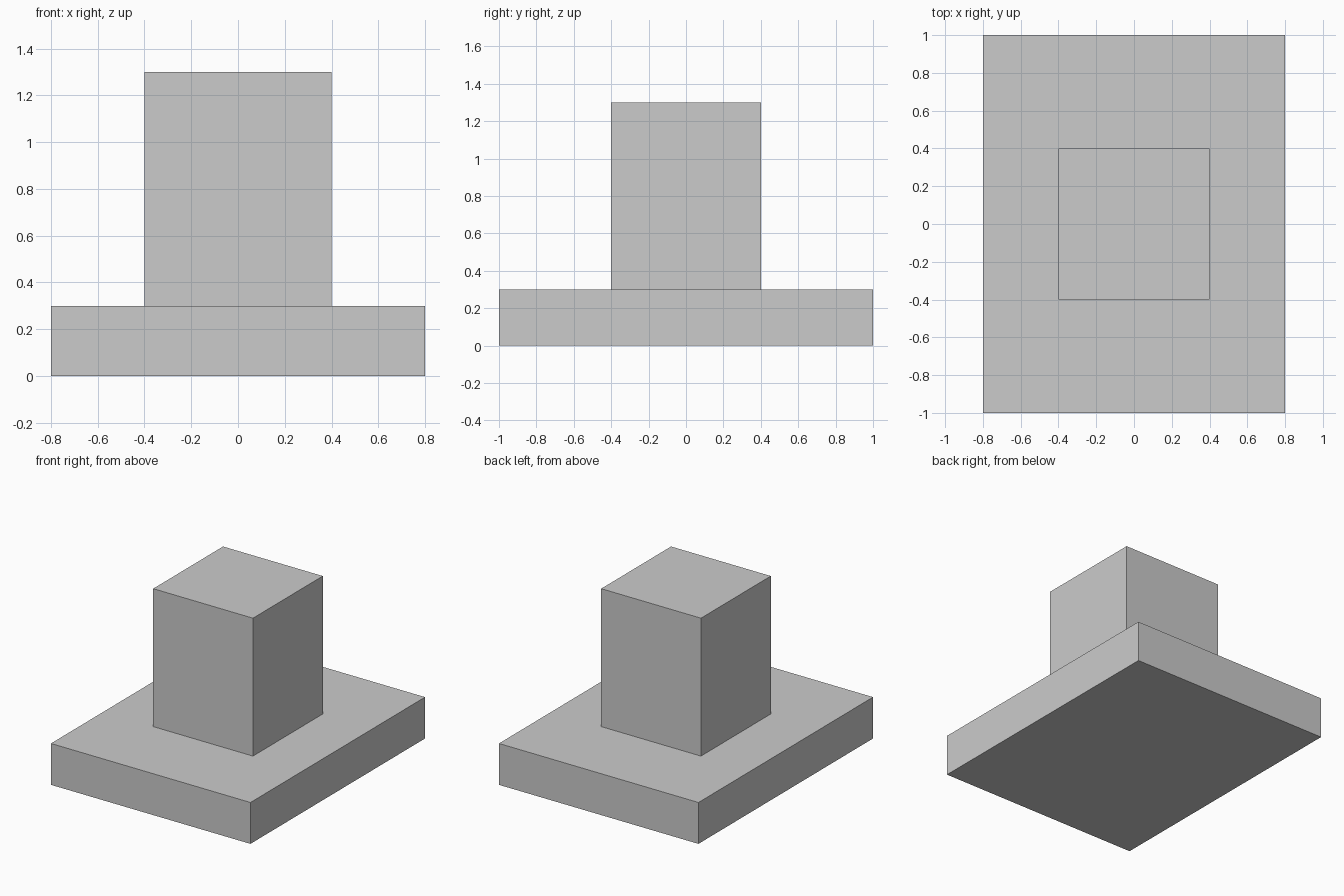
import bpy

if "Cube" in bpy.data.objects:
    bpy.data.objects.remove(bpy.data.objects["Cube"])


def box(name, size, z_bottom):
    """Axis-aligned box centred on x = y = 0, resting at z_bottom."""
    bpy.ops.mesh.primitive_cube_add(size=1, location=(0, 0, z_bottom + size[2] / 2))
    obj = bpy.context.object
    obj.name = name
    obj.scale = size
    bpy.ops.object.transform_apply(location=False, rotation=False, scale=True)
    return obj


BASE_HEIGHT = 0.3

# Wide slab on the ground
box("base_slab", (1.6, 2.0, BASE_HEIGHT), 0)

# Square block standing on the slab
box("pillar", (0.8, 0.8, 1.0), BASE_HEIGHT)
